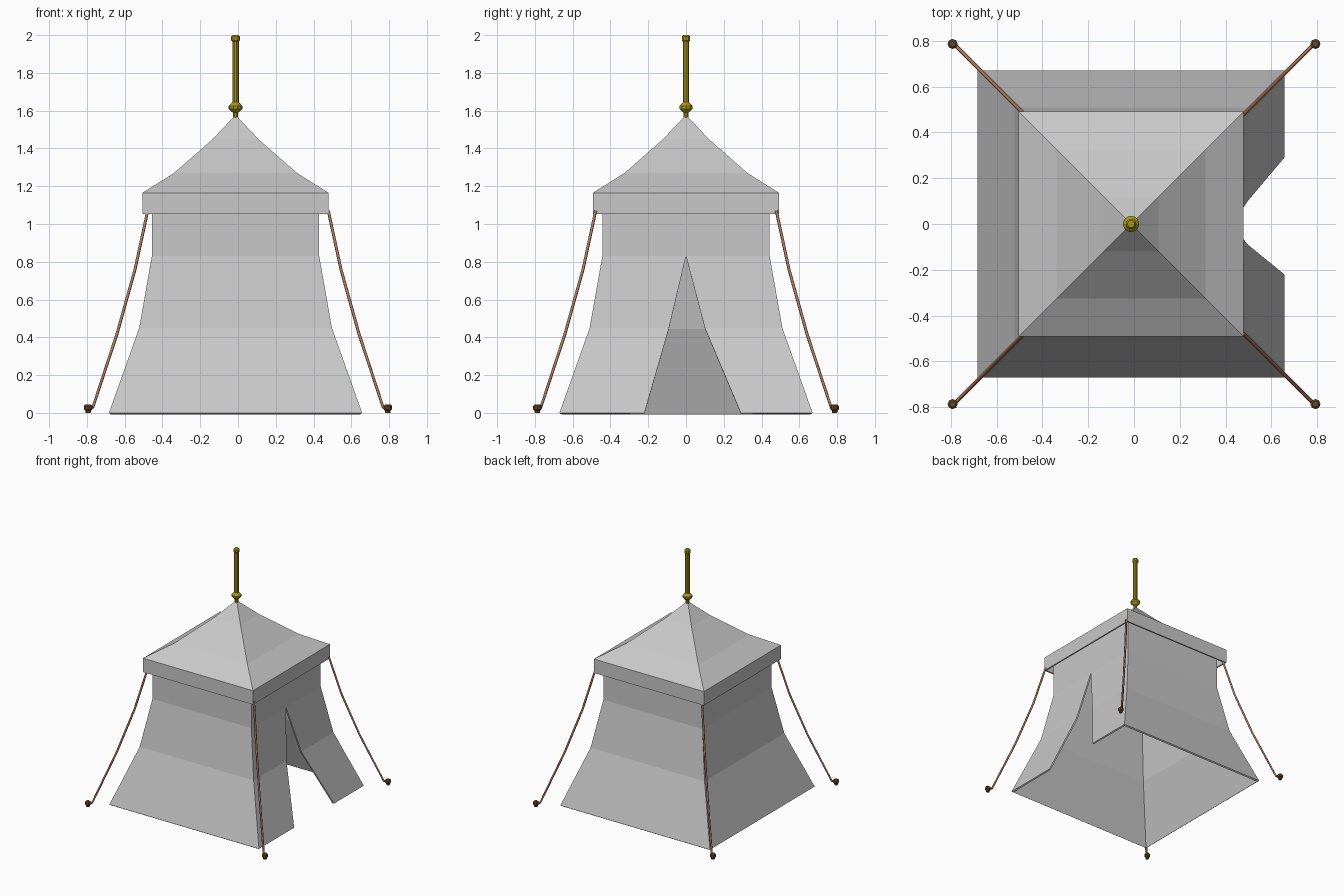
import bpy, bmesh, math

if "Cube" in bpy.data.objects:
    bpy.data.objects.remove(bpy.data.objects["Cube"], do_unlink=True)

CX = -0.013                                    # tent axis
CORNERS = [(1, -1), (1, 1), (-1, 1), (-1, -1)]  # counter-clockwise


def material(name, rgb):
    m = bpy.data.materials.new(name)
    m.use_nodes = True
    m.diffuse_color = (*rgb, 1)
    m.node_tree.nodes["Principled BSDF"].inputs["Base Color"].default_value = (*rgb, 1)
    return m


canvas = material("grey canvas", (0.58, 0.58, 0.58))
gold = material("gold", (0.40, 0.31, 0.01))
rope_brown = material("rope brown", (0.42, 0.19, 0.10))
wood = material("dark wood", (0.13, 0.065, 0.02))


def finish(bm, name, mat, thickness=0):
    mesh = bpy.data.meshes.new(name)
    bm.to_mesh(mesh)
    bm.free()
    ob = bpy.data.objects.new(name, mesh)
    bpy.context.collection.objects.link(ob)
    mesh.materials.append(mat)
    if thickness:
        mod = ob.modifiers.new("cloth thickness", "SOLIDIFY")
        mod.thickness = thickness
        mod.offset = -1
        mod.use_even_offset = True
    return ob


def square_ring(bm, half, z):
    return [bm.verts.new((CX + half * x, half * y, z)) for x, y in CORNERS]


def lathe(name, profile, x, y, sides, mat):
    bm = bmesh.new()
    rings = [[bm.verts.new((x + r * math.cos(math.tau * i / sides),
                            y + r * math.sin(math.tau * i / sides), z))
              for i in range(sides)] for r, z in profile]
    for lo, hi in zip(rings, rings[1:]):
        for i in range(sides):
            j = (i + 1) % sides
            bm.faces.new((lo[i], lo[j], hi[j], hi[i]))
    bm.faces.new(rings[0][::-1])
    bm.faces.new(rings[-1])
    return finish(bm, name, mat)


# Flared walls with a pointed doorway on the +x side
bm = bmesh.new()
levels = [(0.67, 0), (0.51, 0.45), (0.443, 0.83), (0.443, 1.165)]
rings = [square_ring(bm, h, z) for h, z in levels]
door_span = [(-0.22, 0.29), (-0.09, 0.10)]
door = [[bm.verts.new((CX + h, y, z)) for y in span]
        for span, (h, z) in zip(door_span, levels)]
apex = bm.verts.new((CX + levels[2][0], 0, levels[2][1]))
door.append([apex, apex])
for k, (lo, hi) in enumerate(zip(rings, rings[1:])):
    for i in range(1, 4):
        j = (i + 1) % 4
        bm.faces.new((lo[i], lo[j], hi[j], hi[i]))
    if k < 2:
        bm.faces.new((lo[0], door[k][0], door[k + 1][0], hi[0]))
        bm.faces.new((door[k][1], lo[1], hi[1], door[k + 1][1]))
    else:
        bm.faces.new((lo[0], apex, lo[1], hi[1], hi[0]))
finish(bm, "tent_walls", canvas, 0.012)

# Swept roof with a hanging valance
bm = bmesh.new()
rings = [square_ring(bm, h, z) for h, z in
         [(0.4925, 1.052), (0.4925, 1.165), (0.325, 1.27), (0.12, 1.45)]]
tip = bm.verts.new((CX, 0, 1.578))
for i in range(4):
    j = (i + 1) % 4
    for lo, hi in zip(rings, rings[1:]):
        bm.faces.new((lo[i], lo[j], hi[j], hi[i]))
    bm.faces.new((rings[-1][i], rings[-1][j], tip))
finish(bm, "tent_roof", canvas, 0.012)

# Roof pole with collar and cap
lathe("roof_pole", [(0.014, 1.55), (0.014, 1.59), (0.022, 1.595), (0.036, 1.61),
                    (0.036, 1.625), (0.022, 1.64), (0.017, 1.645), (0.017, 1.965),
                    (0.023, 1.972), (0.023, 1.992), (0.016, 2.0)], CX, 0, 10, gold)

# Guy ropes and ground stakes at each corner
rope_path = [(0.478, 1.07), (0.545, 0.76), (0.64, 0.42), (0.768, 0.03), (0.79, 0.026)]
for n, (sx, sy) in enumerate(CORNERS, 1):
    curve = bpy.data.curves.new(f"guy_rope_{n}", "CURVE")
    curve.dimensions = "3D"
    curve.bevel_depth = 0.008
    curve.bevel_resolution = 1
    curve.use_fill_caps = True
    spline = curve.splines.new("POLY")
    spline.points.add(len(rope_path) - 1)
    for p, (d, z) in zip(spline.points, rope_path):
        p.co = (sx * d, sy * d, z, 1)
    curve.materials.append(rope_brown)
    bpy.context.collection.objects.link(bpy.data.objects.new(f"guy_rope_{n}", curve))
    lathe(f"stake_{n}", [(0.013, 0), (0.015, 0.012), (0.022, 0.018),
                         (0.022, 0.037), (0.014, 0.045)],
          sx * 0.793, sy * 0.787, 8, wood)
